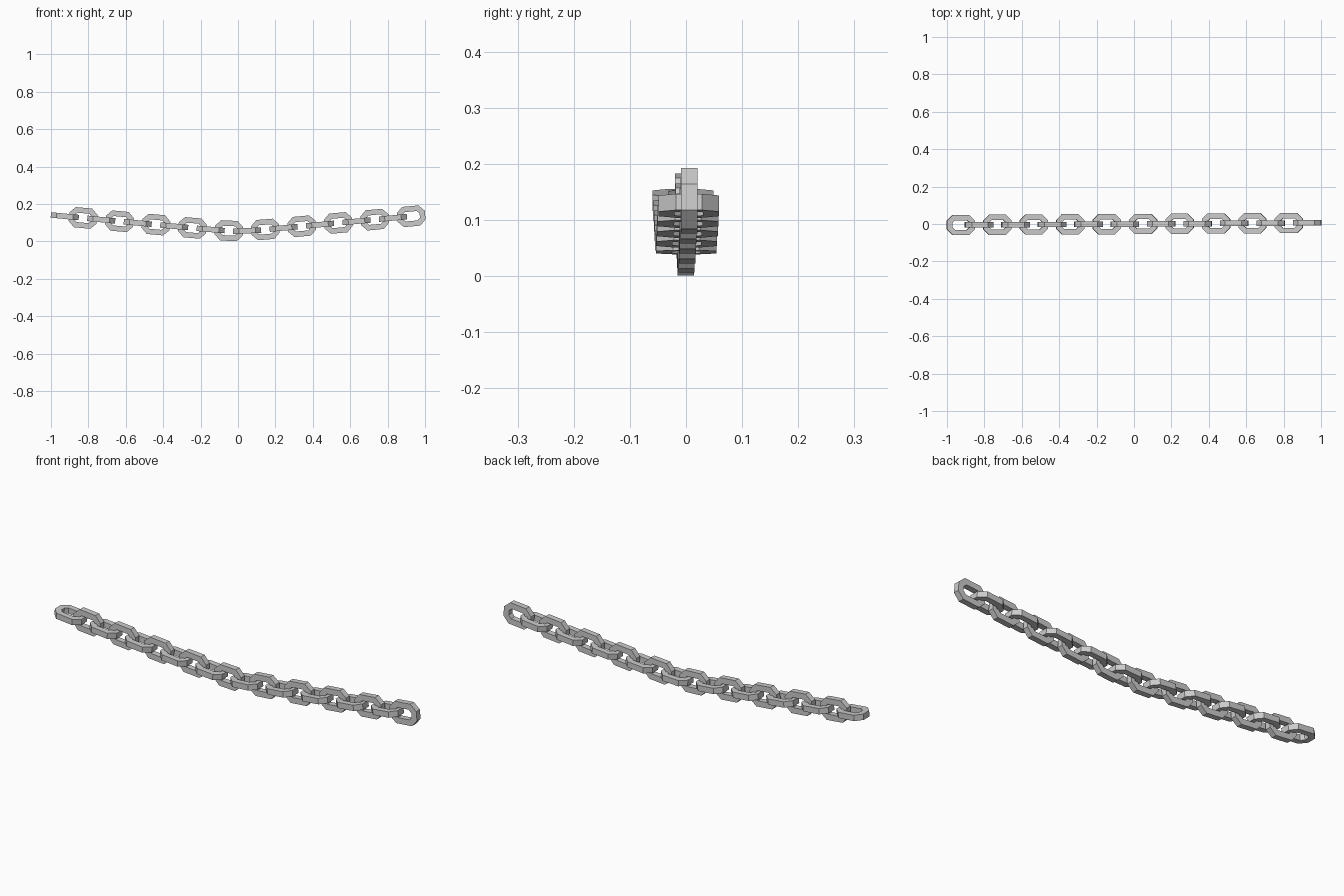
import bpy, bmesh, math
from mathutils import Matrix

if "Cube" in bpy.data.objects:
    bpy.data.objects.remove(bpy.data.objects["Cube"])

COUNT = 20
L, W, T, C = 0.075, 0.0542, 0.029, 0.031   # half length, half width, bar, corner cut


def octagon(l, w, c):
    return [(l, c - w), (l, w - c), (l - c, w), (c - l, w),
            (-l, w - c), (-l, c - w), (c - l, -w), (l - c, -w)]


# One chamfered link with a square bar section, shared by all links
def link_mesh():
    bm = bmesh.new()
    outer = octagon(L, W, C)
    inner = octagon(L - T, W - T, C - T * (2 - math.sqrt(2)))
    h = T / 2
    rings = [[bm.verts.new((x, y, z)) for x, y in pts]
             for pts, z in ((outer, -h), (outer, h), (inner, h), (inner, -h))]
    for r in range(4):
        a, b = rings[r], rings[(r + 1) % 4]
        for i in range(8):
            j = (i + 1) % 8
            bm.faces.new((a[i], a[j], b[j], b[i]))
    bmesh.ops.recalc_face_normals(bm, faces=bm.faces)
    me = bpy.data.meshes.new("chain_link")
    bm.to_mesh(me)
    bm.free()
    return me


# Sagging path of the chain
def height(x):
    return 0.0558 + 0.0925 * (math.hypot(x, 0.08) - 0.08)


mesh = link_mesh()
for i in range(COUNT):
    x = -0.926 + i * 1.852 / (COUNT - 1)
    slope = math.atan(0.0925 * x / math.hypot(x, 0.08))
    flat = i % 2 == 0
    ob = bpy.data.objects.new(("flat_link_" if flat else "upright_link_") + str(i + 1), mesh)
    bpy.context.collection.objects.link(ob)
    ob.matrix_world = (Matrix.Translation((x, 0.006 * x, height(x)))
                       @ Matrix.Rotation(-slope, 4, 'Y')
                       @ Matrix.Rotation(0 if flat else math.pi / 2, 4, 'X'))
